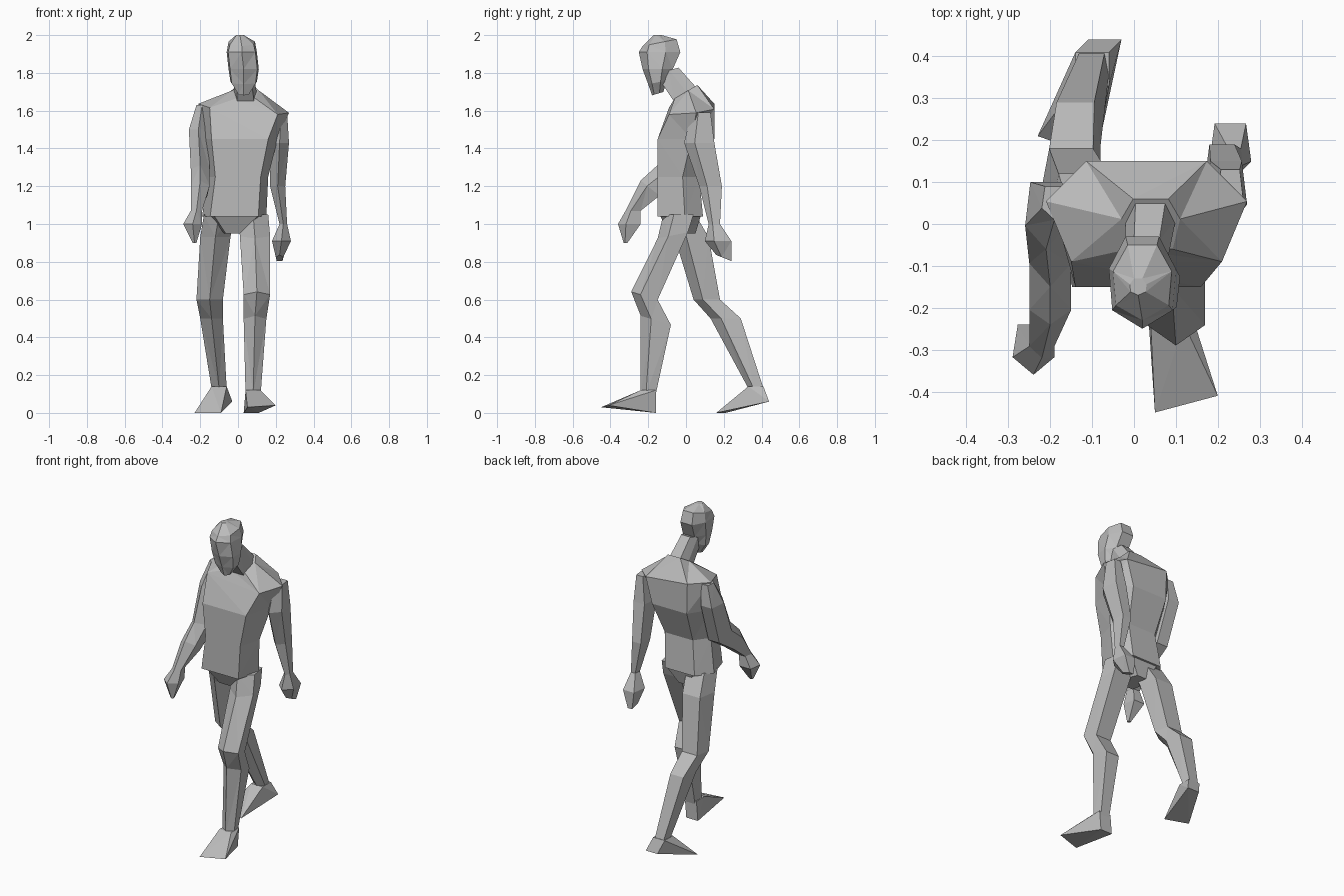
import bpy
import bmesh

default_cube = bpy.data.objects.get("Cube")
if default_cube:
    bpy.data.objects.remove(default_cube, do_unlink=True)

# Single flat colour
grey = bpy.data.materials.new("plain grey")
grey.use_nodes = True
shade = .5
grey.diffuse_color = (shade, shade, shade, 1)
grey.node_tree.nodes["Principled BSDF"].inputs["Base Color"].default_value = grey.diffuse_color


def mirrored(half_outline):
    """Close a front-to-back half outline with its mirror image."""
    other_side = [(-across, along) for across, along in reversed(half_outline) if across]
    return half_outline + other_side


# Unit cross-sections
LIMB = mirrored([(0, -1), (1, -.3), (.75, 1)])
BODY = mirrored([(.75, -1), (1, .2), (.6, 1)])
SKULL = mirrored([(0, -1), (.9, -.6), (1, .3), (.5, 1)])


def finish(name, bm):
    """Turn a bmesh into a flat-shaded object."""
    bmesh.ops.recalc_face_normals(bm, faces=bm.faces[:])
    mesh = bpy.data.meshes.new(name)
    bm.to_mesh(mesh)
    bm.free()
    mesh.materials.append(grey)
    part = bpy.data.objects.new(name, mesh)
    bpy.context.scene.collection.objects.link(part)


def add_ring(bm, section, x, y, z, width, depth, tilt=0, lean=0):
    """Place a cross-section; tilt raises its back, lean raises its left side."""
    ring = []
    for across, along in section:
        dx, dy = across * width, along * depth
        ring.append(bm.verts.new((x + dx, y + dy, z + dy * tilt + dx * lean)))
    return ring


def loft(name, section, *stations):
    """Skin a closed body over successive cross-sections."""
    bm = bmesh.new()
    rings = [add_ring(bm, section, *station) for station in stations]
    for lower, upper in zip(rings, rings[1:]):
        for i in range(len(section)):
            bm.faces.new((lower[i - 1], lower[i], upper[i], upper[i - 1]))
    bm.faces.new(rings[0])
    bm.faces.new(rings[-1])
    # Faceted look: split the bent quads
    bmesh.ops.triangulate(bm, faces=bm.faces[:], quad_method='SHORT_EDGE')
    finish(name, bm)


def foot(name, ankle, heel, *toes):
    """Wedge from a square ankle and a heel edge down to the toe corners."""
    bm = bmesh.new()
    half = .04
    corners = list(toes)
    for side in (-half, half):
        corners.append((heel[0] + side, heel[1], heel[2]))
        for offset in (-half, half):
            corners.append((ankle[0] + side, ankle[1] + offset, ankle[2]))
    verts = [bm.verts.new(corner) for corner in corners]
    bmesh.ops.convex_hull(bm, input=verts)
    finish(name, bm)


# Trunk
loft("torso", BODY,
     (-.02, -.03, 1.04, .17, .12),
     (0, -.04, 1.25, .16, .11),
     (.01, 0, 1.45, .2, .15),
     (.03, .03, 1.61, .24, .12, .1, -.1),
     (.04, 0, 1.7, .07, .06, .6))
loft("pelvis", BODY,
     (-.02, -.02, .95, .06, .07),
     (-.01, -.03, 1.05, .16, .11))

# Neck and head
loft("neck", BODY,
     (.04, 0, 1.68, .06, .06, .6),
     (.03, -.1, 1.81, .05, .06, .3))
loft("head", SKULL,
     (.03, -.15, 1.69, .03, .03, .3),
     (.03, -.15, 1.75, .07, .05, .2),
     (.03, -.15, 1.82, .08, .08),
     (.02, -.14, 1.91, .08, .11),
     (.02, -.14, 1.96, .07, .09, .2),
     (.01, -.15, 2, .02, .02))

# Right arm and hand swing forward
loft("right_arm", LIMB,
     (-.19, .05, 1.63, .03, .04),
     (-.21, .02, 1.5, .05, .08),
     (-.2, -.07, 1.28, .05, .08, -.4),
     (-.2, -.19, 1.19, .05, .05, -.8),
     (-.22, -.28, 1.07, .03, .04),
     (-.24, -.3, 1, .05, .06),
     (-.23, -.32, .9, .01, .01))

# Left arm and hand swing back
loft("left_arm", LIMB,
     (.23, .08, 1.59, .03, .05),
     (.22, .07, 1.43, .05, .08),
     (.21, .13, 1.2, .04, .06),
     (.24, .15, 1, .02, .03),
     (.23, .17, .91, .05, .07),
     (.22, .2, .82, .02, .04, -.4))

# Left leg steps forward
loft("left_leg", LIMB,
     (.08, -.04, 1.05, .08, .08),
     (.09, -.07, .94, .08, .08, .2),
     (.1, -.22, .62, .07, .07, -.3),
     (.09, -.16, .49, .06, .08, -.3),
     (.08, -.2, .1, .04, .04))
foot("left_foot", (.08, -.2, .12), (.07, -.16, 0), (.05, -.45, .03), (.2, -.41, .04))

# Right leg trails behind
loft("right_leg", LIMB,
     (-.1, -.03, 1.05, .08, .08),
     (-.12, .03, .93, .08, .09),
     (-.15, .11, .6, .07, .07),
     (-.14, .21, .5, .06, .08),
     (-.1, .37, .13, .04, .04))
foot("right_foot", (-.1, .37, .14), (-.07, .44, .06), (-.23, .21, 0), (-.09, .16, 0))
